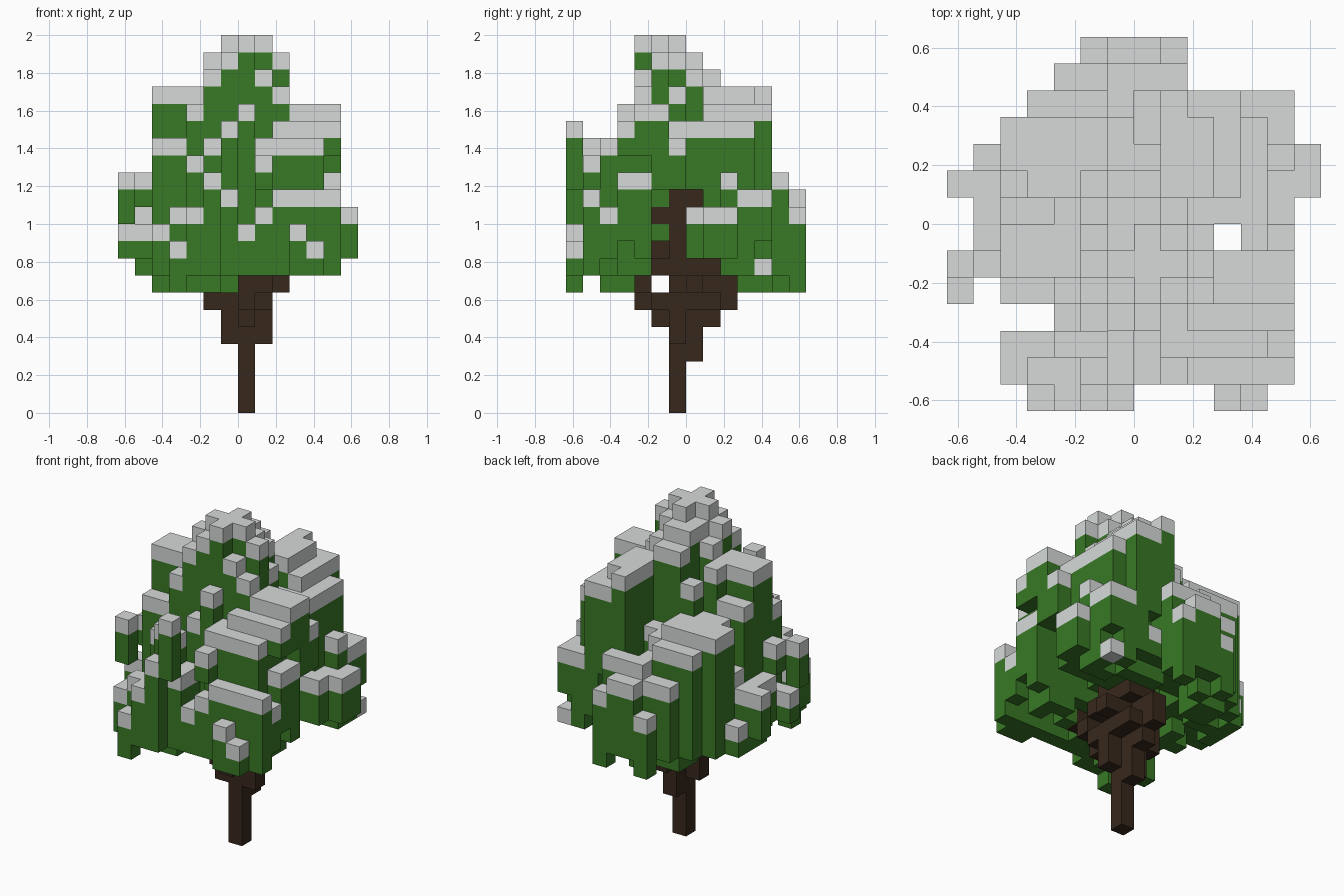
import bpy, bmesh, math, random

random.seed(4)
if "Cube" in bpy.data.objects:
    bpy.data.objects.remove(bpy.data.objects["Cube"], do_unlink=True)

CELL = 2 / 22          # edge of one block
HALF = 7               # blocks from the middle to the side


def make_material(name, colour):
    mat = bpy.data.materials.new(name)
    mat.use_nodes = True
    mat.diffuse_color = colour
    mat.node_tree.nodes["Principled BSDF"].inputs["Base Color"].default_value = colour
    return mat


bark = make_material("dark bark", (0.038, 0.021, 0.012, 1))
leaf = make_material("leaf green", (0.04, 0.19, 0.019, 1))
frost = make_material("snow grey", (0.67, 0.70, 0.69, 1))


def block(x0, x1, y0, y1, top, bottom=10):
    """All grid cells of a box, both ends included."""
    return {(x, y, z) for x in range(x0, x1 + 1)
            for y in range(y0, y1 + 1) for z in range(bottom, top + 1)}


def clump(boxes):
    return set().union(*(block(*b) for b in boxes))


# Trunk and its spreading branches
trunk = clump([
    (7, 7, 6, 6, 13, 0), (7, 7, 7, 7, 5, 3), (6, 8, 6, 6, 5, 4),
    (7, 7, 5, 8, 5, 5), (5, 8, 6, 6, 6, 6), (7, 7, 4, 9, 6, 6),
    (8, 8, 5, 8, 6, 6), (7, 9, 7, 7, 7, 7), (7, 7, 8, 9, 7, 7),
    (7, 8, 4, 4, 7, 7), (5, 5, 6, 6, 8, 7), (8, 8, 3, 3, 8, 8),
    (7, 8, 5, 8, 8, 8), (7, 8, 6, 6, 11, 9), (7, 7, 5, 5, 9, 9),
    (7, 8, 5, 5, 11, 11), (7, 8, 6, 7, 12, 12),
])

# Crown tower
crown = clump([
    (7, 7, 4, 6, 21), (6, 8, 5, 5, 21), (6, 7, 4, 6, 20),
    (8, 8, 5, 6, 20, 13), (5, 5, 5, 5, 20), (9, 9, 5, 5, 20, 13),
    (6, 7, 7, 7, 20), (5, 5, 4, 6, 19), (8, 8, 4, 4, 19, 12),
    (8, 8, 7, 7, 19, 13), (6, 7, 8, 8, 19), (9, 9, 4, 6, 18, 13),
    (7, 7, 3, 3, 17), (6, 6, 3, 3, 15),
])

# Stepped boughs around the crown
back_right_bough = clump([
    (8, 9, 8, 10, 18, 12), (8, 8, 11, 11, 18, 12), (9, 9, 11, 11, 17, 12),
    (10, 10, 8, 11, 17, 12), (9, 11, 7, 7, 16, 13), (11, 11, 8, 10, 16, 12),
    (11, 12, 10, 11, 12), (12, 12, 9, 9, 13), (11, 12, 7, 8, 11, 9),
    (13, 13, 8, 9, 11, 9), (11, 11, 6, 6, 16, 13), (12, 12, 6, 6, 15, 13),
])
front_right_bough = clump([
    (10, 12, 5, 5, 17, 13), (10, 11, 4, 4, 17), (12, 12, 3, 4, 16, 15),
    (12, 12, 4, 4, 17, 17), (9, 11, 3, 3, 16), (12, 12, 3, 4, 13),
    (8, 8, 3, 3, 15), (8, 11, 2, 2, 15), (12, 12, 2, 2, 11, 9),
    (8, 8, 1, 1, 14, 13), (8, 8, 1, 1, 11, 8), (9, 12, 1, 1, 12, 8),
    (10, 10, 0, 0, 10, 8), (11, 11, 0, 0, 9, 8),
])
left_bough = clump([
    (2, 4, 5, 6, 18, 12), (4, 4, 7, 7, 18), (4, 4, 4, 4, 17),
    (2, 3, 4, 4, 15), (2, 4, 7, 7, 16), (1, 1, 5, 5, 13, 12),
    (0, 1, 5, 5, 10, 9), (0, 0, 4, 4, 13, 11), (1, 1, 6, 8, 11),
])
front_left_bough = clump([
    (6, 6, 0, 0, 16, 13), (5, 5, 0, 0, 13, 8), (4, 4, 0, 0, 11, 8),
    (3, 3, 0, 0, 9, 7), (2, 2, 1, 1, 10, 8), (3, 4, 1, 1, 11, 8),
    (5, 5, 1, 1, 15, 8), (6, 6, 1, 2, 12, 8), (7, 7, 1, 2, 10, 8),
    (4, 4, 2, 2, 14, 8), (5, 5, 2, 2, 14, 8), (2, 3, 2, 2, 10, 8),
])
back_left_bough = clump([
    (5, 6, 8, 8, 17), (3, 5, 8, 8, 15), (2, 5, 9, 10, 15),
    (3, 5, 11, 11, 14), (6, 6, 9, 11, 13), (4, 5, 12, 12, 12, 8),
    (6, 8, 12, 12, 13, 8), (5, 5, 13, 13, 10, 7), (6, 7, 13, 13, 12, 8),
    (8, 8, 13, 13, 11, 7),
])
foliage = crown | back_right_bough | front_right_bough | left_bough
foliage |= front_left_bough | back_left_bough

# Skirt of low foliage: span of x for every row of y between the end boughs
rows = [(4, 11), (2, 12), (2, 12), (1, 12),
        (1, 12), (0, 12), (1, 12), (2, 12), (3, 12)]
for y, (x0, x1) in enumerate(rows, 3):
    for x in range(x0, x1 + 1):
        r = math.hypot(x - 6.8, y - 6.5)
        top = round(16 - 0.95 * r + random.choice((-1, 0, 0, 0, 1)))
        bottom = 11 if r < 2.5 else 9 if r < 3.6 else random.choice((8, 8, 9))
        if x >= 8 and y in (5, 6):
            bottom = 13
            top = max(top, 13)
        elif x >= 8 and y in (7, 8):
            top, bottom = 11, 9
        elif x >= 10 and y > 8:
            top = min(top, 12)
        if x == 0:
            top, bottom = 11, 9
        foliage |= block(x, x, y, y, top, bottom)

# Hanging tufts
foliage |= clump([
    (2, 2, 2, 2, 9, 7), (4, 5, 2, 3, 8, 7), (4, 5, 10, 11, 8, 7),
    (6, 6, 12, 12, 8, 7),
])

# Keep the open shaft clear, then frost every leaf block with open sky above
foliage = {c for c in foliage if c[:2] != (10, 6)} - trunk
solid = foliage | trunk
snow = {(x, y, z) for x, y, z in foliage if (x, y, z + 1) not in solid}


def build(name, cells, mat):
    """Mesh of the exposed sides of a set of blocks."""
    bm = bmesh.new()
    points = {}

    def vert(p):
        if p not in points:
            x, y, z = p
            points[p] = bm.verts.new(((x - HALF) * CELL, (y - HALF) * CELL, z * CELL))
        return points[p]

    for cell in sorted(cells):
        for axis in range(3):
            u, v = (axis + 1) % 3, (axis + 2) % 3
            for side in (0, 1):
                near = list(cell)
                near[axis] += 2 * side - 1
                if tuple(near) in solid:
                    continue
                corners = []
                for du, dv in ((0, 0), (1, 0), (1, 1), (0, 1)):
                    p = list(cell)
                    p[axis] += side
                    p[u] += du
                    p[v] += dv
                    corners.append(vert(tuple(p)))
                bm.faces.new(corners if side else corners[::-1])
    mesh = bpy.data.meshes.new(name)
    bm.to_mesh(mesh)
    bm.free()
    mesh.materials.append(mat)
    bpy.context.collection.objects.link(bpy.data.objects.new(name, mesh))


build("trunk", trunk, bark)
build("leaves", foliage - snow, leaf)
build("snow", snow, frost)
